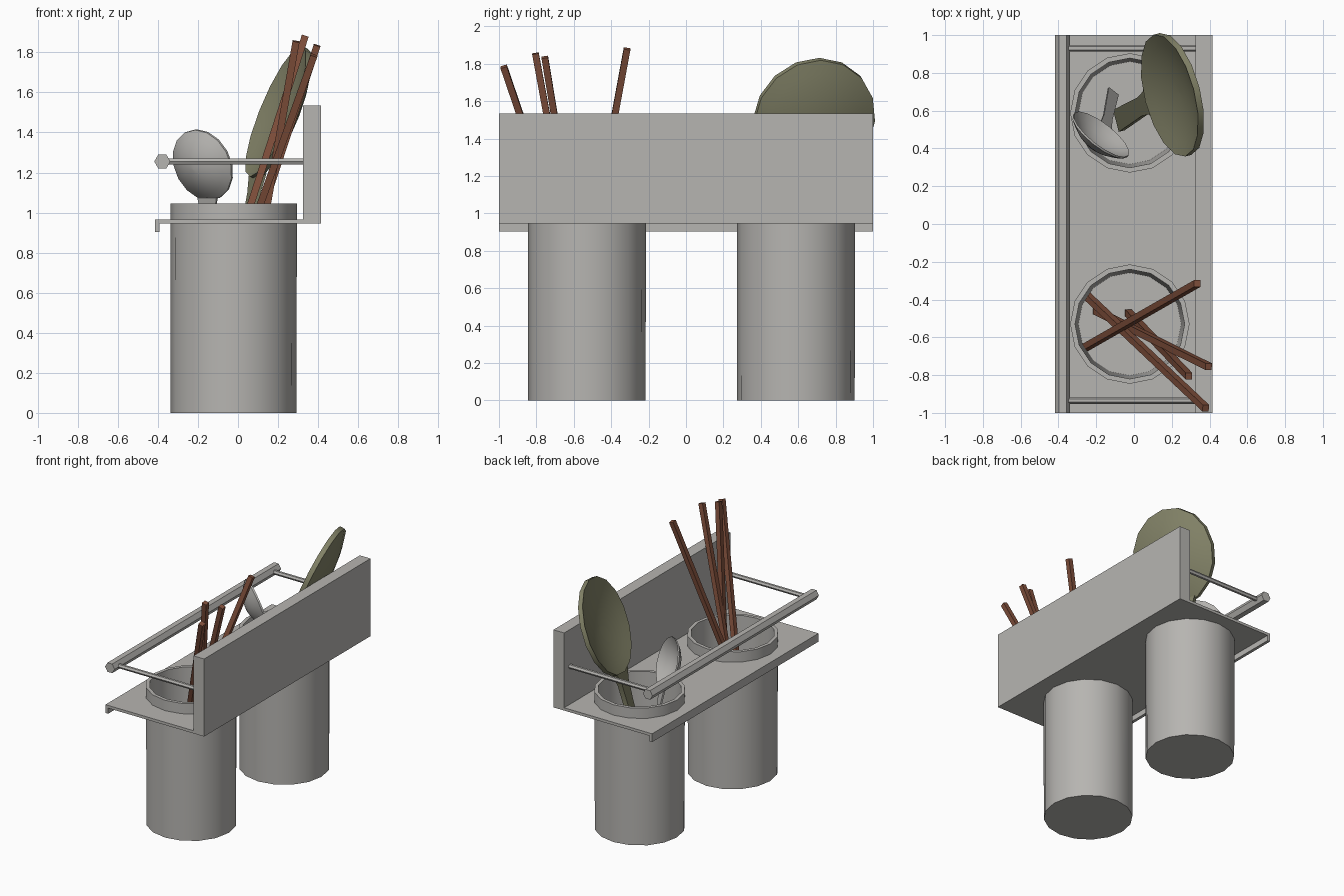
import bpy, bmesh, math
from mathutils import Vector

cube = bpy.data.objects.get("Cube")
if cube:
    bpy.data.objects.remove(cube, do_unlink=True)


def material(name, rgb):
    m = bpy.data.materials.new(name)
    m.use_nodes = True
    m.diffuse_color = (*rgb, 1)
    m.node_tree.nodes["Principled BSDF"].inputs["Base Color"].default_value = (*rgb, 1)
    return m


STEEL = material("grey steel", (0.47, 0.46, 0.44))
OLIVE = material("olive", (0.23, 0.23, 0.14))
WOOD = material("brown wood", (0.22, 0.08, 0.045))


def finish(name, bm, mat, smooth=False):
    bmesh.ops.recalc_face_normals(bm, faces=bm.faces)
    mesh = bpy.data.meshes.new(name)
    bm.to_mesh(mesh)
    bm.free()
    mesh.materials.append(mat)
    ob = bpy.data.objects.new(name, mesh)
    bpy.context.collection.objects.link(ob)
    bpy.ops.object.select_all(action='DESELECT')
    ob.select_set(True)
    bpy.context.view_layer.objects.active = ob
    if smooth:
        bpy.ops.object.shade_smooth_by_angle(angle=math.radians(40))
    return ob


def loft(name, rings, mat, smooth=False):
    """Bridge a list of equal-sized point rings and cap both ends."""
    bm = bmesh.new()
    vs = [[bm.verts.new(p) for p in ring] for ring in rings]
    n = len(vs[0])
    for a, b in zip(vs, vs[1:]):
        for i in range(n):
            j = (i + 1) % n
            bm.faces.new((a[i], a[j], b[j], b[i]))
    bm.faces.new(vs[0])
    bm.faces.new(vs[-1])
    return finish(name, bm, mat, smooth)


def box(name, x, y, z, mat):
    rings = [[(x[0], y[0], h), (x[1], y[0], h), (x[1], y[1], h), (x[0], y[1], h)] for h in z]
    return loft(name, rings, mat)


def rod(name, start, end, radius, sides, mat, side=Vector((0, 0, 1)), turn=0.0):
    a, b = Vector(start), Vector(end)
    d = (b - a).normalized()
    u = d.cross(side).normalized()
    w = u.cross(d)
    angles = [turn + math.tau * i / sides for i in range(sides)]
    return loft(name, [[p + radius * (u * math.cos(t) + w * math.sin(t)) for t in angles]
                       for p in (a, b)], mat)


def circle(x, y, z, r, sides=16):
    return [(x + r * math.cos(math.tau * i / sides), y + r * math.sin(math.tau * i / sides), z)
            for i in range(sides)]


# Shelf, lip and back board
CUP_X, CUPS = -0.022, {"left": -0.53, "right": 0.588}
shelf = box("shelf", (-0.415, 0.33), (-1, 1), (0.945, 0.966), STEEL)
box("shelf_lip", (-0.415, -0.392), (-1, 1), (0.903, 0.95), STEEL)
box("back_board", (0.325, 0.415), (-1, 1), (0.945, 1.535), STEEL)

# Cups set through round holes in the shelf
for side, y in CUPS.items():
    cutter = loft("hole_cutter", [circle(CUP_X, y, z, 0.305) for z in (0.8, 1.1)], STEEL)
    cutter.hide_render = True
    mod = shelf.modifiers.new("hole", 'BOOLEAN')
    mod.operation, mod.object, mod.solver = 'DIFFERENCE', cutter, 'EXACT'
    bpy.context.view_layer.objects.active = shelf
    bpy.ops.object.modifier_apply(modifier=mod.name)
    bpy.data.objects.remove(cutter, do_unlink=True)
    profile = [(0.314, 0), (0.316, 1.045), (0.29, 1.045), (0.272, 0.02)]
    loft(side + "_cup", [circle(CUP_X, y, z, r) for r, z in profile], STEEL, True)

# Hanging rail and its two supports
rod("front_rail", (-0.378, -1, 1.255), (-0.378, 1, 1.255), 0.04, 6, STEEL)
for y in (-0.935, 0.93):
    rod("rail_support", (-0.378, y, 1.255), (0.33, y, 1.255), 0.017, 6, STEEL)

# Chopsticks: bottom and top points
STICKS = [((-0.25, -0.38, 0.04), (0.38, -0.975, 1.785)),
          ((-0.03, -0.47, 0.04), (0.29, -0.805, 1.855)),
          ((-0.2, -0.46, 0.04), (0.395, -0.755, 1.835)),
          ((-0.26, -0.655, 0.04), (0.335, -0.315, 1.88))]
for low, high in STICKS:
    rod("chopstick", low, high, 0.025, 4, WOOD, Vector((0, 1, 0)), math.pi / 4)


def spoon(name, centre, heading, lean, width, height, depth, thick, tail, neck, mat):
    """Round bowl leaning towards a heading, with a flat tapered handle."""
    c = Vector(centre)
    h = Vector((math.cos(heading), math.sin(heading), 0))
    up = h * math.sin(lean) + Vector((0, 0, math.cos(lean)))
    across = Vector((-h.y, h.x, 0))
    face = across.cross(up)
    if face.z < 0:
        face = -face
    sides, steps = 16, 5

    def ring(t, push):
        pts = []
        for i in range(sides):
            a = math.tau * i / sides
            x, y = math.cos(a) * width * t, math.sin(a) * height * t
            pts.append(c + across * x + up * y - face * (depth * (1 - t * t) + push))
        return pts
    inner = [ring(max(k / steps, 0.02), 0) for k in range(steps + 1)]
    outer = [ring(max(k / steps, 0.02), thick) for k in range(steps, -1, -1)]
    loft(name + "_bowl", inner + outer, mat, True)

    # Handle sections run from inside the bowl edge to the tail
    root = c - up * height * 0.9 - face * (depth * 0.19 + thick * 0.5)
    end = Vector(tail)
    rings = []
    for t, w in ((0, neck * 2.2), (0.12, neck * 1.25), (0.3, neck), (1, neck * 1.2)):
        p = root.lerp(end, t)
        a, b = across * w / 2, face * thick / 2
        rings.append([p - a - b, p + a - b, p + a + b, p - a + b])
    loft(name + "_handle", rings, mat, True)


# Large ladle leaning on the board, small spoon leaning outward
spoon("ladle", (0.188, 0.68, 1.505), math.radians(14.5), math.radians(22), 0.333, 0.352,
      0.06, 0.035, (-0.08, 0.55, 0.3), 0.1, OLIVE)
spoon("small_spoon", (-0.172, 0.475, 1.24), math.radians(232), math.radians(18), 0.182, 0.185,
      0.075, 0.012, (-0.11, 0.7, 0.1), 0.055, STEEL)
